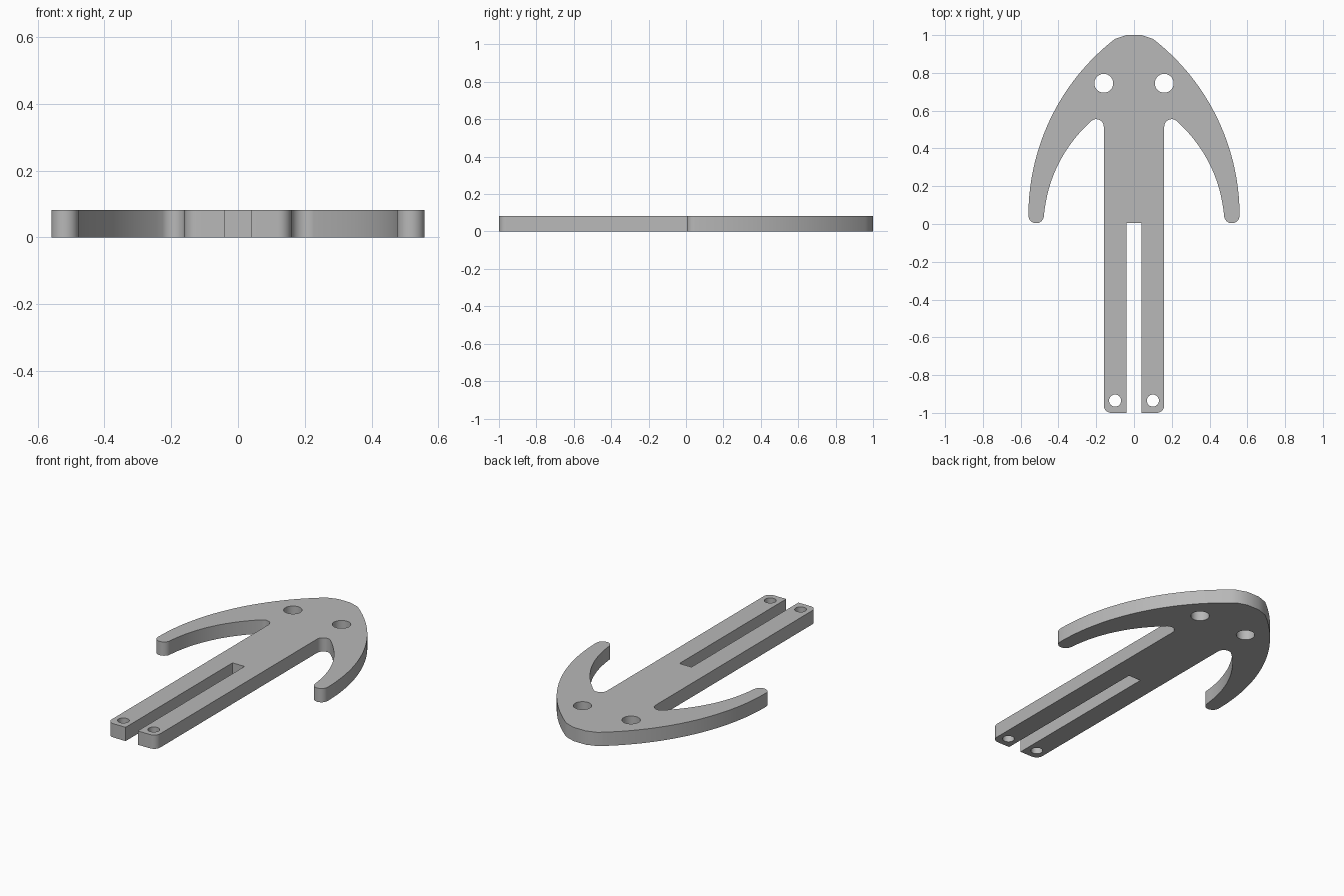
import bpy, bmesh, math
from mathutils import Vector

if "Cube" in bpy.data.objects:
    bpy.data.objects.remove(bpy.data.objects["Cube"])

THICK = 0.082


def arc(cx, cy, r, start, end, steps):
    """Points on a circular arc, angles in degrees."""
    angles = [math.radians(start + (end - start) * i / steps) for i in range(steps + 1)]
    return [(cx + r * math.cos(a), cy + r * math.sin(a)) for a in angles]


def bow(p, q, sagitta, steps):
    """Interior points of a shallow bow from p to q, bulging to the right."""
    p, q = Vector(p), Vector(q)
    d = q - p
    side = Vector((d.y, -d.x)).normalized()
    pts = []
    for i in range(1, steps):
        t = i / steps
        pts.append(tuple(p + d * t + side * sagitta * 4 * t * (1 - t)))
    return pts


# Right half of the outline, from the slot end round to the nose
tip = arc(0.518, 0.045, 0.041, 190, 360, 14)
notch = arc(0.20, 0.515, 0.04, 180, 50, 12)
inner_edge = bow(tip[0], notch[-1], 0.055, 20)[::-1]
outer_r = 1.183
sweep = math.degrees(math.asin(0.955 / outer_r))
outer_edge = arc(0.559 - outer_r, 0.045, outer_r, 0, sweep, 32)

half = [(0.04, 0.005), (0.04, -1.0)]
half += arc(0.12, -0.96, 0.04, -90, 0, 8)
half += notch + inner_edge + tip + outer_edge[1:-1] + [(0.04, 1.0)]
outline = half + [(-x, y) for x, y in reversed(half)]

# Screw holes, mirrored left and right
loops = [outline]
for s in (-1, 1):
    loops.append(arc(s * 0.16, 0.745, 0.05, 0, 360, 40)[:-1])
    loops.append(arc(s * 0.10, -0.935, 0.032, 0, 360, 32)[:-1])

# Filled, extruded profile
curve = bpy.data.curves.new("hook_profile", "CURVE")
curve.dimensions = "2D"
curve.fill_mode = "BOTH"
curve.extrude = THICK / 2
for pts in loops:
    spline = curve.splines.new("POLY")
    spline.points.add(len(pts) - 1)
    for point, (x, y) in zip(spline.points, pts):
        point.co = (x, y, 0, 1)
    spline.use_cyclic_u = True

profile = bpy.data.objects.new("hook_profile", curve)
bpy.context.scene.collection.objects.link(profile)
bpy.context.view_layer.update()
graph = bpy.context.evaluated_depsgraph_get()
mesh = bpy.data.meshes.new_from_object(profile.evaluated_get(graph))
bpy.data.objects.remove(profile)

# Weld into one solid plate standing on the ground
bm = bmesh.new()
bm.from_mesh(mesh)
bmesh.ops.remove_doubles(bm, verts=bm.verts, dist=0.0005)
bmesh.ops.translate(bm, verts=bm.verts, vec=(0, 0, THICK / 2))
bmesh.ops.recalc_face_normals(bm, faces=bm.faces)
bm.to_mesh(mesh)
bm.free()

plate = bpy.data.objects.new("double_hook_plate", mesh)
bpy.context.scene.collection.objects.link(plate)

# Plain grey material
grey = bpy.data.materials.new("grey")
grey.use_nodes = True
colour = (0.48, 0.48, 0.48, 1)
grey.diffuse_color = colour
grey.node_tree.nodes["Principled BSDF"].inputs["Base Color"].default_value = colour
mesh.materials.clear()
mesh.materials.append(grey)

# Smooth curved walls, sharp rims
bpy.ops.object.select_all(action="DESELECT")
plate.select_set(True)
bpy.context.view_layer.objects.active = plate
bpy.ops.object.shade_smooth_by_angle(angle=math.radians(30))
